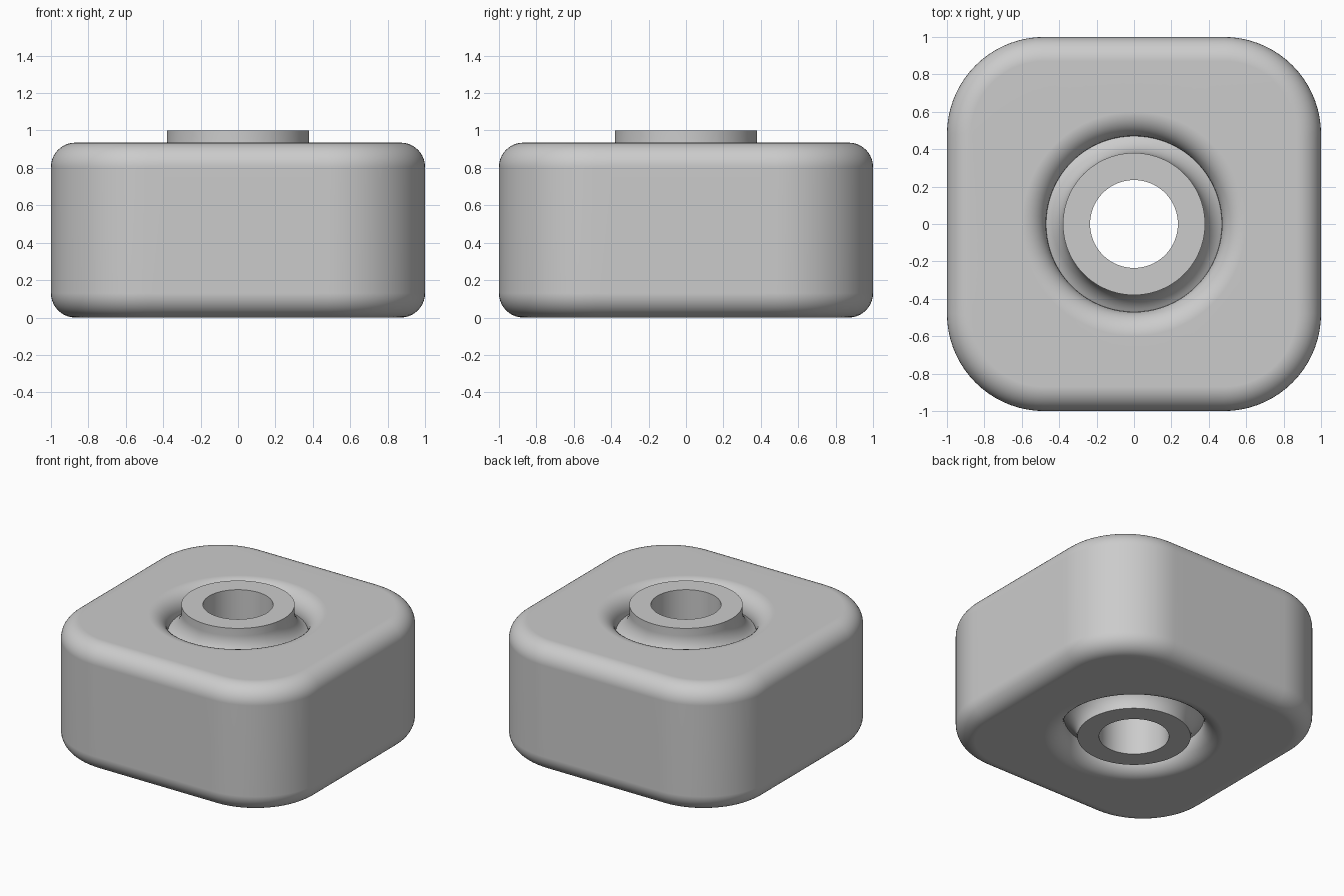
import bpy, bmesh, math
from math import sin, cos, pi

cube = bpy.data.objects.get("Cube")
if cube:
    bpy.data.objects.remove(cube, do_unlink=True)

CORNER = 0.52      # plan corner radius of the block
FILLET = 0.13      # edge rounding, outside and around the bore
BODY_TOP = 0.935
LIP = 0.47         # bore radius

grey = bpy.data.materials.new("light_grey")
grey.use_nodes = True
colour = (0.6, 0.6, 0.6, 1)
grey.diffuse_color = colour
grey.node_tree.nodes["Principled BSDF"].inputs["Base Color"].default_value = colour


def arc(cx, cz, r, start, end, steps=10):
    """Points on an arc, angles in degrees."""
    angles = [math.radians(start + (end - start) * i / steps) for i in range(steps + 1)]
    return [(cx + r * cos(a), cz + r * sin(a)) for a in angles]


def rounded_square(inset):
    """Rounded square outline, with the straight sides subdivided."""
    half, r = 1 - CORNER, CORNER - inset
    points = []
    for k in range(4):
        turn = k * pi / 2
        quarter = [(1 - inset, -half + 2 * half * i / 12) for i in range(12)]
        quarter += arc(half, half, r, 0, 90, 18)[:-1]
        points += [(x * cos(turn) - y * sin(turn), x * sin(turn) + y * cos(turn))
                   for x, y in quarter]
    return points


DIRECTIONS = [math.atan2(y, x) for x, y in rounded_square(0)]


def circle(r):
    return [(r * cos(a), r * sin(a)) for a in DIRECTIONS]


def loft(name, rings):
    """Skin a closed chain of (outline, height) rings."""
    bm = bmesh.new()
    loops = [[bm.verts.new((x, y, z)) for x, y in outline] for outline, z in rings]
    for a, b in zip(loops, loops[1:] + loops[:1]):
        for i in range(len(a)):
            j = (i + 1) % len(a)
            bm.faces.new((a[i], a[j], b[j], b[i]))
    bmesh.ops.recalc_face_normals(bm, faces=bm.faces)
    mesh = bpy.data.meshes.new(name)
    bm.to_mesh(mesh)
    bm.free()
    mesh.materials.append(grey)
    obj = bpy.data.objects.new(name, mesh)
    bpy.context.collection.objects.link(obj)
    bpy.ops.object.select_all(action='DESELECT')
    obj.select_set(True)
    bpy.context.view_layer.objects.active = obj
    bpy.ops.object.shade_smooth_by_angle(angle=math.radians(35))
    weighted = obj.modifiers.new("clean_shading", 'WEIGHTED_NORMAL')
    weighted.keep_sharp = True
    return obj


# Block: rounded outer walls and a rounded lip at each end of the bore
top = BODY_TOP - FILLET
lip_centre = LIP + FILLET
side = 1 - FILLET
rings = [(circle(r), z) for r, z in arc(lip_centre, FILLET, FILLET, 180, 270)]
rings += [(rounded_square(1 - x), z) for x, z in arc(side, FILLET, FILLET, -90, 0)]
rings += [(rounded_square(1 - x), z) for x, z in arc(side, top, FILLET, 0, 90)]
rings += [(circle(r), z) for r, z in arc(lip_centre, top, FILLET, 90, 180)]
loft("rounded_block", rings)

# Hub: a sleeve whose ends sweep outward to meet the bore
NECK, HOLE, SWEEP = 0.38, 0.235, 0.16
bend = math.degrees(math.acos(1 - (LIP - NECK) / SWEEP))
rise = SWEEP * sin(math.radians(bend))
centre = NECK + SWEEP
low, high = FILLET + 0.01 - rise, top - 0.005 + rise
profile = [(HOLE, 0), (NECK, 0)]
profile += arc(centre, max(low, 0.004), SWEEP, 180, 180 - bend)
profile += arc(centre, high, SWEEP, 180 + bend, 180)
profile += [(NECK, 1), (HOLE, 1)]
loft("hub_sleeve", [(circle(r), z) for r, z in profile])
